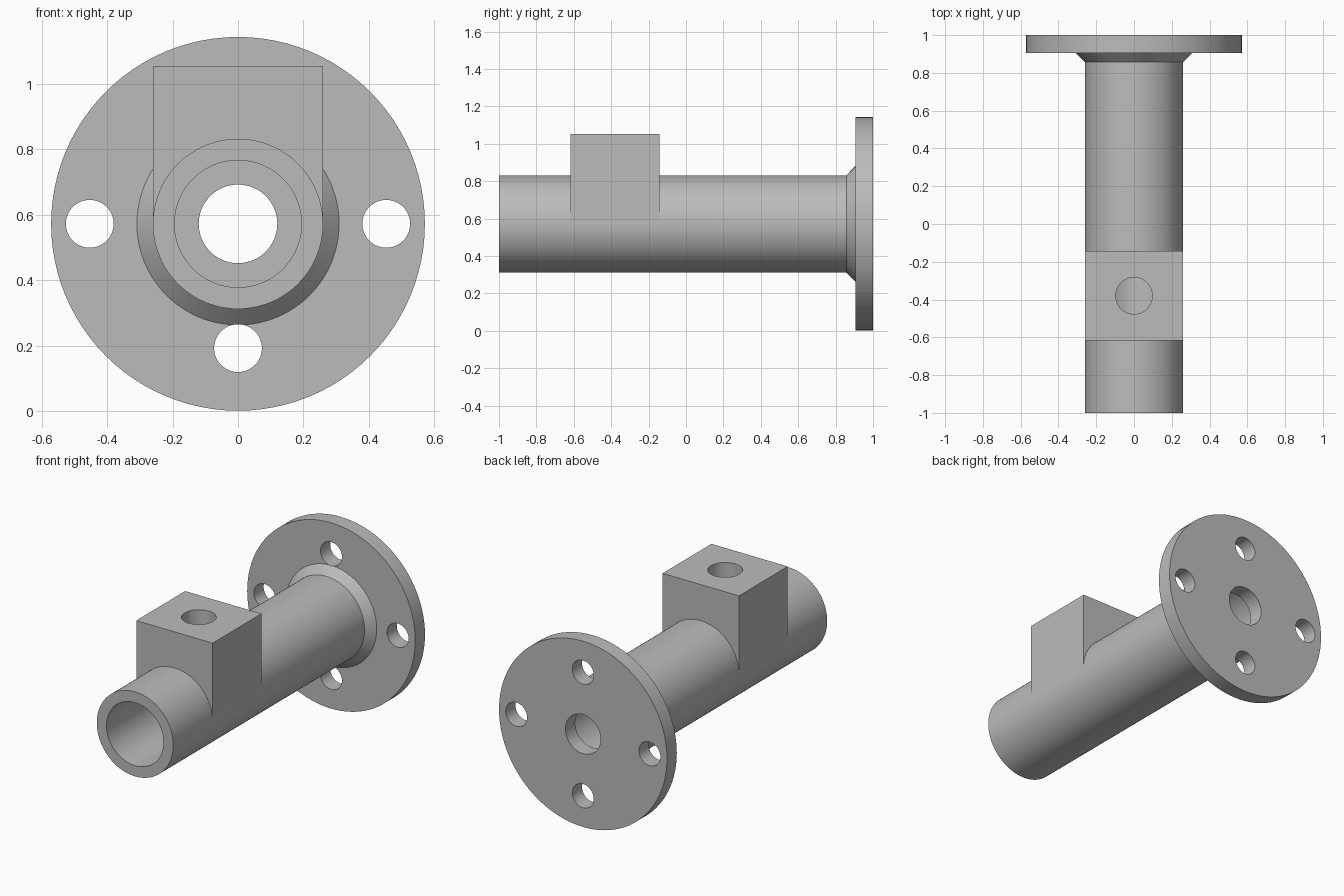
import bpy, bmesh, math
from mathutils import Matrix, Vector

cube = bpy.data.objects.get("Cube")
if cube:
    bpy.data.objects.remove(cube, do_unlink=True)

AXIS_Z = 0.572      # height of the pipe axis
PIPE_R = 0.26
FLANGE_Y = 0.905    # front face of the flange

metal = bpy.data.materials.new("grey metal")
metal.use_nodes = True
grey = (0.5, 0.5, 0.5, 1)
metal.diffuse_color = grey
metal.node_tree.nodes["Principled BSDF"].inputs["Base Color"].default_value = grey


def add_object(name, bm):
    bmesh.ops.recalc_face_normals(bm, faces=bm.faces)
    mesh = bpy.data.meshes.new(name)
    bm.to_mesh(mesh)
    bm.free()
    mesh.materials.append(metal)
    obj = bpy.data.objects.new(name, mesh)
    bpy.context.collection.objects.link(obj)
    return obj


def lathe(name, profile, steps=96):
    """Spin (radius, y) points that start and end on the pipe axis."""
    bm = bmesh.new()
    verts = [bm.verts.new((r, y, AXIS_Z)) for r, y in profile]
    edges = [bm.edges.new(pair) for pair in zip(verts, verts[1:])]
    bmesh.ops.spin(bm, geom=verts + edges, cent=(0, 0, AXIS_Z), axis=(0, 1, 0),
                   angle=math.tau, steps=steps, use_duplicate=False)
    bmesh.ops.remove_doubles(bm, verts=bm.verts, dist=0.0001)
    return add_object(name, bm)


def cylinder(name, radius, start, end):
    start, end = Vector(start), Vector(end)
    span = end - start
    turn = span.to_track_quat('Z', 'Y').to_matrix().to_4x4()
    bm = bmesh.new()
    bmesh.ops.create_cone(bm, cap_ends=True, segments=64, radius1=radius,
                          radius2=radius, depth=span.length,
                          matrix=Matrix.Translation((start + end) / 2) @ turn)
    return add_object(name, bm)


def box(name, low, high):
    low, high = Vector(low), Vector(high)
    bm = bmesh.new()
    bmesh.ops.create_cube(bm, size=1, matrix=Matrix.Translation((low + high) / 2)
                          @ Matrix.Diagonal((high - low).to_4d()))
    return add_object(name, bm)


def combine(target, tool, operation):
    mod = target.modifiers.new(tool.name, 'BOOLEAN')
    mod.operation = operation
    mod.solver = 'EXACT'
    mod.object = tool
    bpy.context.view_layer.objects.active = target
    bpy.ops.object.modifier_apply(modifier=mod.name)
    bpy.data.objects.remove(tool, do_unlink=True)


# Pipe, chamfered collar and round flange
body = lathe("flanged_pipe", [
    (0, -1), (PIPE_R, -1), (PIPE_R, 0.857), (0.309, FLANGE_Y),
    (0.571, FLANGE_Y), (0.571, 1), (0, 1)])

# Square boss on top of the pipe
boss = box("boss", (-0.2595, -0.617, AXIS_Z), (0.2595, -0.143, 1.054))
combine(body, boss, 'UNION')

# Wide bore that steps down to a smaller hole through the flange
bore = lathe("bore", [(0, -1.1), (0.194, -1.1), (0.194, FLANGE_Y),
                      (0.12, FLANGE_Y), (0.12, 1.1), (0, 1.1)])
combine(body, bore, 'DIFFERENCE')

# Port from the top of the boss into the bore
port = cylinder("port", 0.097, (0, -0.38, AXIS_Z), (0, -0.38, 1.2))
combine(body, port, 'DIFFERENCE')

# Four bolt holes, the side pair set further out
for x, z in ((0.453, 0), (-0.453, 0), (0, 0.38), (0, -0.38)):
    hole = cylinder("bolt_hole", 0.073, (x, 0.88, AXIS_Z + z), (x, 1.1, AXIS_Z + z))
    combine(body, hole, 'DIFFERENCE')

# Smooth round walls, crisp edges
bpy.ops.object.select_all(action='DESELECT')
body.select_set(True)
bpy.context.view_layer.objects.active = body
bpy.ops.object.shade_smooth_by_angle(angle=math.radians(30))
